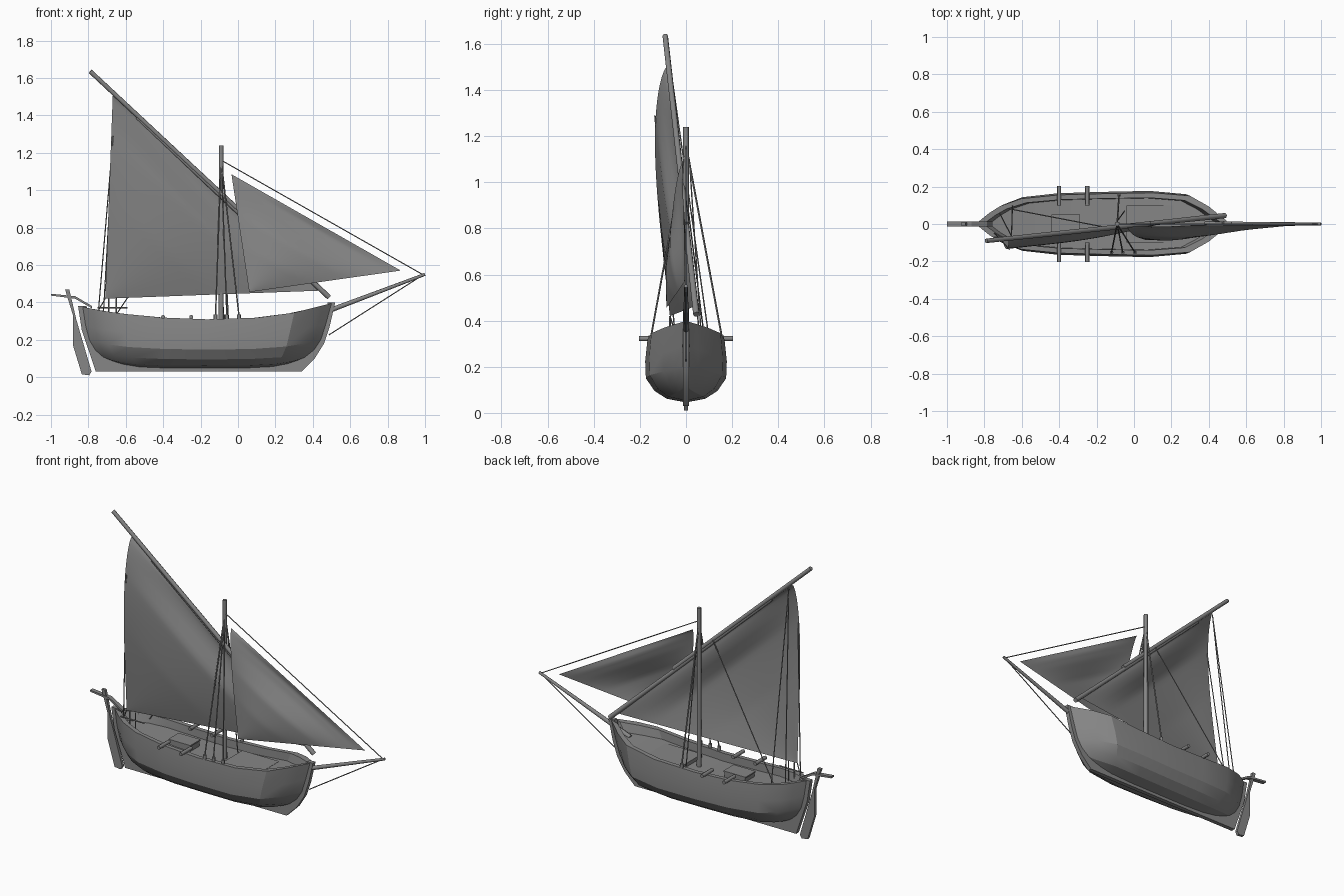
import bpy, bmesh, math
from mathutils import Vector

cube = bpy.data.objects.get("Cube")
if cube:
    bpy.data.objects.remove(cube, do_unlink=True)

grey = bpy.data.materials.new("weathered_grey")
grey.use_nodes = True
COLOUR = (0.24, 0.24, 0.24, 1)
grey.diffuse_color = COLOUR
grey.node_tree.nodes["Principled BSDF"].inputs["Base Color"].default_value = COLOUR


def finish(name, bm, angle=30):
    bmesh.ops.remove_doubles(bm, verts=bm.verts, dist=0.0005)
    bmesh.ops.recalc_face_normals(bm, faces=bm.faces)
    mesh = bpy.data.meshes.new(name)
    bm.to_mesh(mesh)
    bm.free()
    mesh.materials.append(grey)
    ob = bpy.data.objects.new(name, mesh)
    bpy.context.collection.objects.link(ob)
    bpy.ops.object.select_all(action="DESELECT")
    ob.select_set(True)
    bpy.context.view_layer.objects.active = ob
    bpy.ops.object.shade_smooth_by_angle(angle=math.radians(angle))
    return ob


def grid(bm, rows):
    """Skin a list of equally long rows of points with quads."""
    vs = [[bm.verts.new(p) for p in row] for row in rows]
    for a, b in zip(vs, vs[1:]):
        for i in range(len(a) - 1):
            bm.faces.new((a[i], a[i + 1], b[i + 1], b[i]))


def spar(name, a, b, r1, r2=None, sides=8):
    """Round rod between two points."""
    a, b = Vector(a), Vector(b)
    d = b - a
    bm = bmesh.new()
    bmesh.ops.create_cone(bm, cap_ends=True, segments=sides, radius1=r1,
                          radius2=r1 if r2 is None else r2, depth=d.length)
    bmesh.ops.rotate(bm, verts=bm.verts, matrix=d.to_track_quat("Z", "Y").to_matrix())
    bmesh.ops.translate(bm, verts=bm.verts, vec=(a + b) / 2)
    return finish(name, bm, 50)


def rope(name, a, b, r=0.0032):
    return spar(name, a, b, r, sides=5)


def plate(name, outline, half):
    """Extrude an x-z outline symmetrically across y."""
    bm = bmesh.new()
    face = bm.faces.new([bm.verts.new((x, -half, z)) for x, z in outline])
    new = bmesh.ops.extrude_face_region(bm, geom=[face])["geom"]
    bmesh.ops.translate(bm, vec=(0, 2 * half, 0),
                        verts=[v for v in new if isinstance(v, bmesh.types.BMVert)])
    return finish(name, bm, 20)


def box(name, centre, size):
    bm = bmesh.new()
    bmesh.ops.create_cube(bm, size=1)
    bmesh.ops.scale(bm, verts=bm.verts, vec=size)
    bmesh.ops.translate(bm, verts=bm.verts, vec=centre)
    return finish(name, bm)


def lerp_table(table, x):
    for (x0, y0), (x1, y1) in zip(table, table[1:]):
        if x <= x1:
            return y0 + (y1 - y0) * max(0, x - x0) / (x1 - x0)
    return table[-1][1]


# Hull: stacked waterlines, folded over the rail and down to the deck
PLAN = [(0, .08), (.04, .34), (.085, .57), (.17, .81), (.32, .93), (.5, .97), (.7, 1),
        (.85, .9), (.925, .56), (.965, .3), (1, .08)]
SHEER = [(-.85, .38), (-.7, .35), (-.5, .325), (-.3, .312), (-.1, .308), (.1, .318),
         (.3, .345), (.42, .375), (.52, .4)]


def waterline(stern, bow, width, height, drop=0):
    line = []
    for u, w in PLAN:
        x = stern + (bow - stern) * u
        base = .048 + .05 * abs(2 * u - 1) ** 5
        line.append((x, w * width, base + height * (lerp_table(SHEER, x) - base) - drop))
    return line


levels = [waterline(-.70, .34, .014, 0), waterline(-.73, .37, .085, .05),
          waterline(-.765, .41, .138, .18), waterline(-.795, .445, .174, .38),
          waterline(-.815, .47, .177, .65), waterline(-.83, .50, .167, 1),
          waterline(-.79, .46, .14, 1)]
deck_edge = waterline(-.76, .43, .138, 1, .048)
bm = bmesh.new()
for side in (1, -1):
    grid(bm, [[(x, side * y, z) for x, y, z in row] for row in levels + [deck_edge]])
grid(bm, [deck_edge, [(x, -y, z) for x, y, z in deck_edge]])
finish("hull_and_deck", bm, 22)

# Keel with stem and sternpost
plate("keel", [(-.855, .38), (-.835, .25), (-.76, .03), (.34, .03), (.41, .1), (.46, .18),
               (.49, .27), (.52, .4), (.48, .4), (.44, .25), (.3, .09), (-.65, .09),
               (-.77, .25), (-.81, .38)], .013)

# Rudder and tiller
plate("rudder", [(-.925, .47), (-.902, .47), (-.865, .31), (-.783, .03), (-.795, .01),
                 (-.835, .015), (-.882, .17), (-.882, .33)], .009)
plate("tiller", [(-1, .436), (-1, .446), (-.87, .433), (-.78, .38), (-.78, .368),
                 (-.872, .42)], .013)

# Deck hatches
box("aft_hatch", (-.365, 0, .275), (.14, .09, .05))
box("aft_hatch_lid", (-.365, 0, .303), (.15, .1, .008))
box("fore_hatch", (.085, 0, .272), (.25, .2, .03))

# Mooring beams over the rail and belaying pins
for side, word in ((1, "left"), (-1, "right")):
    for x, place in ((-.4, "aft"), (-.25, "fore")):
        spar(f"{place}_{word}_rail_beam", (x, side * .1, .322), (x, side * .203, .322), .011)
for i, x in enumerate((-.12, -.06, .005)):
    spar(f"shroud_block_{i}", (x, -.152, .305), (x, -.152, .336), .01)
spar("left_shroud_block", (-.08, .155, .305), (-.08, .155, .336), .01)

# Stern rail with its posts
spar("stern_rail", (-.75, -.07, .372), (-.59, -.07, .372), .004)
for x in (-.69, -.65):
    spar("stern_rail_post", (x, -.07, .29), (x, -.07, .42), .004)

# Mast, lateen yard of two lashed poles, bowsprit
spar("mast", (-.09, 0, .25), (-.09, 0, 1.24), .014, .012)
PEAK, HEEL = Vector((-.79, -.09, 1.635)), Vector((.495, .045, .435))
spar("upper_yard", PEAK, PEAK.lerp(HEEL, .68), .012, .013)
shift = Vector((-.008, 0, -.008))
spar("lower_yard", PEAK.lerp(HEEL, .2) + shift, HEEL + shift, .009, .014)
spar("bowsprit", (.38, 0, .315), (1, 0, .55), .014, .008)


def sail(name, head, tack, clew, leech_sag, belly, n=32):
    """Three-cornered sail; belly lists its y offset from the long edge to the clew."""
    head, tack, clew = Vector(head), Vector(tack), Vector(clew)
    rows = []
    for j in range(n + 1):
        v = (j / n) ** 1.3
        row = []
        for i in range(n + 1):
            u = i / n
            p = head.lerp(tack, u).lerp(clew, v)
            p.y -= leech_sag * (1 - u) ** 2.5 * math.sin(math.pi * v ** .6)
            p.y += math.sin(math.pi * u) * lerp_table(belly, v)
            row.append(p)
        rows.append(row)
    bm = bmesh.new()
    grid(bm, rows)
    return finish(name, bm, 60)


sail("mainsail", PEAK.lerp(HEEL, .1) + shift, PEAK.lerp(HEEL, .97) + shift,
     (-.71, -.07, .42), .06, [(0, 0), (.04, .008), (.09, 0), (.2, -.042), (.5, -.038), (1, 0)])
sail("foresail", (-.035, -.015, 1.085), (.87, -.005, .57), (.06, -.085, .455), .02,
     [(0, 0), (.06, .014), (.15, .008), (.35, -.03), (.6, -.03), (1, 0)])

# Standing rigging
mast_top = (-.09, 0, 1.16)
sprit_end = (.99, 0, .547)
rope("forestay", mast_top, sprit_end)
rope("bobstay", sprit_end, (.485, 0, .225))
for i, x in enumerate((-.12, -.06, .005)):
    rope(f"right_shroud_{i}", mast_top, (x, -.152, .33), .004)
rope("left_shroud", mast_top, (-.08, .155, .33), .0045)
rope("halyard", (-.09, .015, 1.1), (-.05, .07, .28))

# Sheets and yard braces running to the stern
rope("leech_line", (-.667, -.135, 1.29), (-.745, -.05, .37))
rope("mainsheet", (-.71, -.07, .42), (-.745, -.05, .36))
rope("left_brace", (-.655, -.065, 1.48), (-.65, .1, .32))
rope("right_brace", (-.655, -.065, 1.48), (-.72, .06, .33))
rope("lower_brace", PEAK.lerp(HEEL, .48) + Vector((0, .012, 0)), (-.66, .08, .32))
